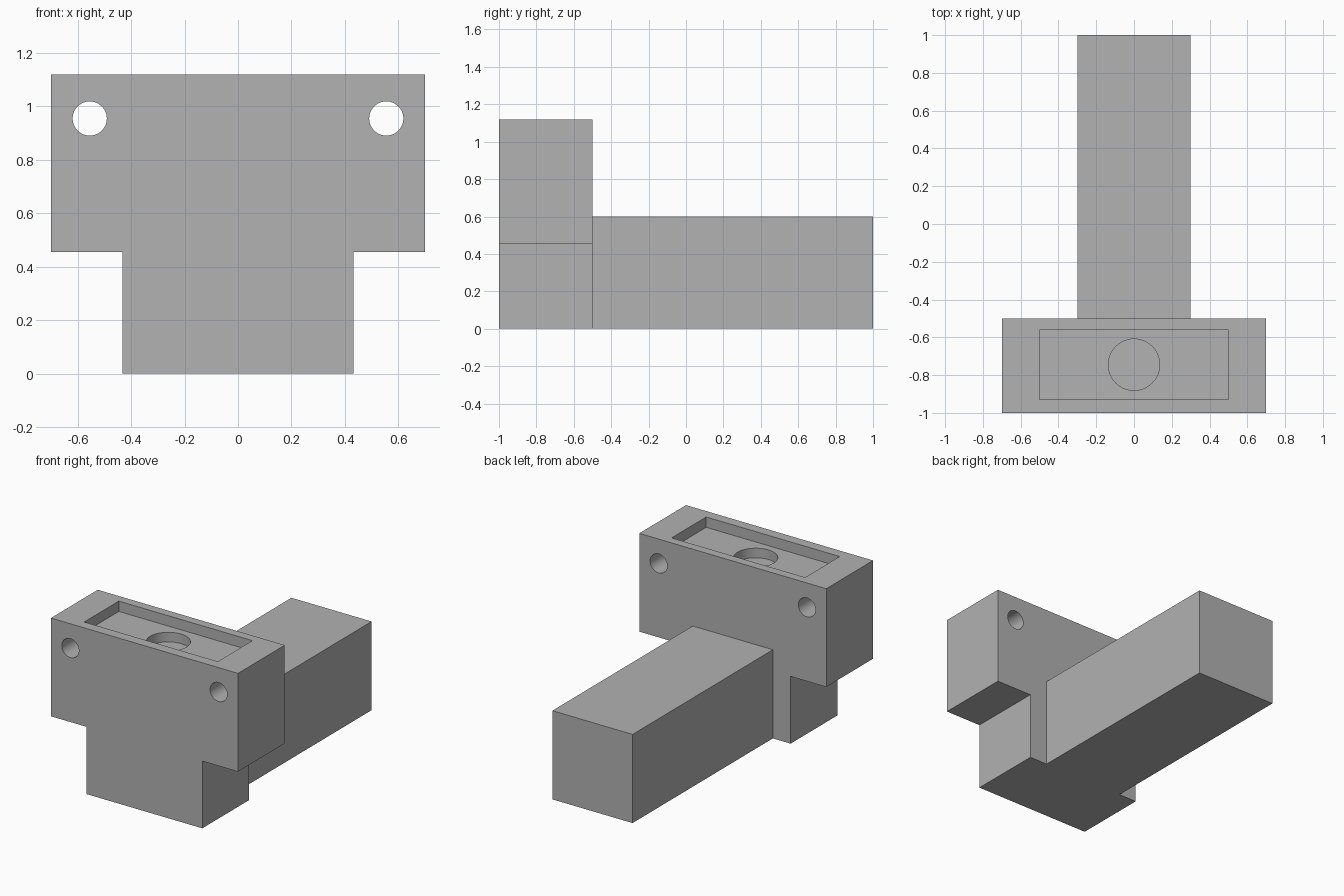
import bpy, bmesh
from math import radians
from mathutils import Vector

cube = bpy.data.objects.get("Cube")
if cube:
    bpy.data.objects.remove(cube, do_unlink=True)

GREY = (0.445, 0.445, 0.445, 1)
mat = bpy.data.materials.new("plain grey")
mat.use_nodes = True
mat.diffuse_color = GREY
mat.node_tree.nodes["Principled BSDF"].inputs["Base Color"].default_value = GREY


def box(name, lo, hi):
    lo, hi = Vector(lo), Vector(hi)
    bpy.ops.mesh.primitive_cube_add(size=1, location=(lo + hi) / 2)
    ob = bpy.context.object
    ob.name = name
    ob.scale = hi - lo
    bpy.ops.object.transform_apply(location=True, rotation=False, scale=True)
    ob.data.materials.append(mat)
    return ob


def cylinder(name, centre, radius, depth, tilt=0):
    bpy.ops.mesh.primitive_cylinder_add(
        vertices=48, radius=radius, depth=depth, location=centre, rotation=(tilt, 0, 0))
    ob = bpy.context.object
    ob.name = name
    ob.data.materials.append(mat)
    return ob


def cut(target, cutter):
    mod = target.modifiers.new(cutter.name, 'BOOLEAN')
    mod.operation = 'DIFFERENCE'
    mod.solver = 'EXACT'
    mod.object = cutter
    bpy.context.view_layer.objects.active = target
    bpy.ops.object.modifier_apply(modifier=mod.name)
    bpy.data.objects.remove(cutter, do_unlink=True)


# T-shaped head: outline extruded from front to back
TOP, STEP, WIDE, NARROW = 1.12, 0.455, 0.7, 0.433
right_half = [(NARROW, 0), (NARROW, STEP), (WIDE, STEP), (WIDE, TOP)]
outline = right_half + [(-x, z) for x, z in reversed(right_half)]
bm = bmesh.new()
face = bm.faces.new([bm.verts.new((x, -1, z)) for x, z in outline])
back = bmesh.ops.extrude_face_region(bm, geom=[face])["geom"]
bmesh.ops.translate(bm, vec=(0, 0.5, 0),
                    verts=[v for v in back if isinstance(v, bmesh.types.BMVert)])
bmesh.ops.recalc_face_normals(bm, faces=bm.faces)
mesh = bpy.data.meshes.new("head_block")
bm.to_mesh(mesh)
bm.free()
head = bpy.data.objects.new("head_block", mesh)
bpy.context.collection.objects.link(head)
mesh.materials.append(mat)

# Shallow rectangular tray in the top, with a round socket in its floor
FLOOR = TOP - 0.07
cut(head, box("tray_cutter", (-0.5, -0.93, FLOOR), (0.5, -0.56, TOP + 0.1)))
cut(head, cylinder("socket_cutter", (0, -0.745, FLOOR), 0.136, 0.13))

# Bolt holes through the head
for side in (-1, 1):
    cut(head, cylinder("bolt_hole_cutter", (side * 0.555, -0.75, 0.955),
                       0.064, 0.8, radians(90)))

# Long beam behind the head
box("rear_beam", (-0.3, -0.5, 0), (0.3, 1, 0.6))

# Smooth hole walls, sharp corners
bpy.ops.object.select_all(action='DESELECT')
head.select_set(True)
bpy.context.view_layer.objects.active = head
bpy.ops.object.shade_smooth_by_angle(angle=radians(30))
